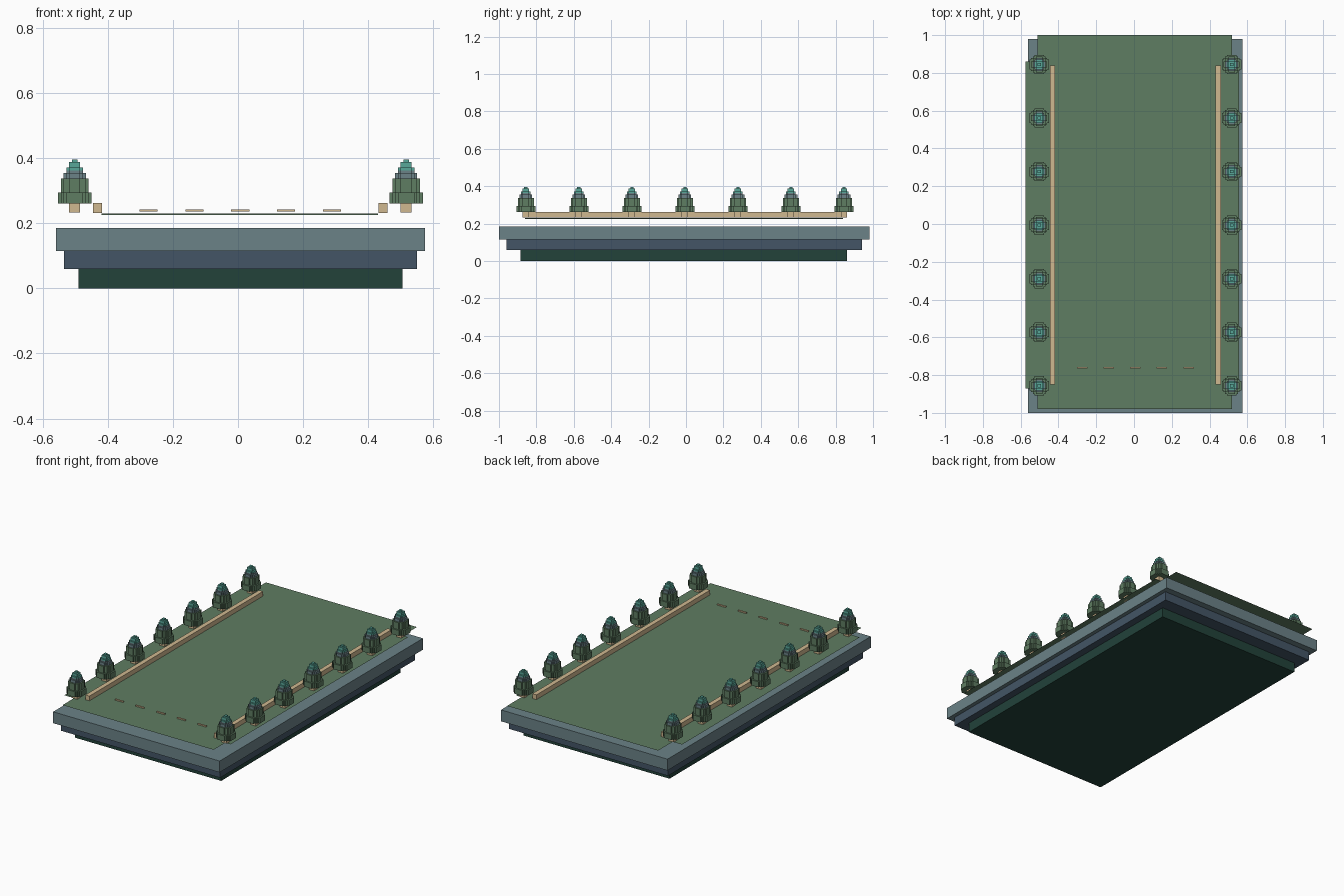
import bpy
import bmesh
from mathutils import Vector

cube = bpy.data.objects.get("Cube")
if cube:
    bpy.data.objects.remove(cube, do_unlink=True)


def material(name, code):
    def linear(c):
        c /= 255
        return c / 12.92 if c < 0.04045 else ((c + 0.055) / 1.055) ** 2.4
    rgba = [linear(c) for c in bytes.fromhex(code)] + [1]
    m = bpy.data.materials.new(name)
    m.use_nodes = True
    m.diffuse_color = rgba
    m.node_tree.nodes["Principled BSDF"].inputs["Base Color"].default_value = rgba
    return m


grass = material("grass green", "5f7d62")
slate = material("light slate", "6b8287")
navy = material("dark slate", "435566")
pine = material("deep green", "22423a")
wood = material("pale wood", "d0b890")
teal = material("teal tip", "58a799")


def add_object(name, bm, mats):
    mesh = bpy.data.meshes.new(name)
    bm.to_mesh(mesh)
    bm.free()
    for m in mats:
        mesh.materials.append(m)
    ob = bpy.data.objects.new(name, mesh)
    bpy.context.collection.objects.link(ob)
    return ob


def box(name, x, y, z, mat):
    """Box from (min, max) ranges."""
    bm = bmesh.new()
    bmesh.ops.create_cube(bm, size=1)
    for v in bm.verts:
        v.co = Vector([(a + b) / 2 + c * (b - a) for (a, b), c in zip((x, y, z), v.co)])
    return add_object(name, bm, [mat])


def sheet(name, x, y, z, mat):
    """Single flat rectangle."""
    bm = bmesh.new()
    bm.faces.new([bm.verts.new(p) for p in
                  ((x[0], y[0], z), (x[1], y[0], z), (x[1], y[1], z), (x[0], y[1], z))])
    return add_object(name, bm, [mat])


# Stepped base
box("base_bottom", (-0.49, 0.505), (-0.885, 0.86), (0, 0.06), pine)
box("base_middle", (-0.535, 0.55), (-0.96, 0.94), (0.06, 0.115), navy)
box("base_top", (-0.56, 0.575), (-1, 0.98), (0.115, 0.185), slate)

# Floating lawn layers
box("field", (-0.42, 0.43), (-0.86, 0.84), (0.226, 0.231), grass)
sheet("long_lawn", (-0.51, 0.52), (-0.98, 1.0), 0.232, grass)
sheet("wide_lawn", (-0.575, 0.557), (-0.87, 0.86), 0.233, grass)

# Low rails and the row of ground strips
box("right_rail", (-0.446, -0.418), (-0.85, 0.84), (0.232, 0.262), wood)
box("left_rail", (0.432, 0.46), (-0.85, 0.84), (0.232, 0.262), wood)
for i in range(5):
    cx = 0.007 + (i - 2) * 0.141
    box(f"ground_strip_{i + 1}", (cx - 0.028, cx + 0.028), (-0.766, -0.757), (0.236, 0.243), wood)

# Blocky foliage: a stack of stepped discs, one radius per layer
STEP = 0.0085
RADII = [6, 6, 6, 6, 5, 5, 5, 5, 5, 4, 4, 3, 3, 2, 2, 1]
SIDES = [Vector(s) for s in ((1, 0, 0), (-1, 0, 0), (0, 1, 0), (0, -1, 0), (0, 0, 1), (0, 0, -1))]


def foliage():
    filled = {(i, j, k) for k, r in enumerate(RADII)
              for i in range(-r, r) for j in range(-r, r)
              if (i + 0.5) ** 2 + (j + 0.5) ** 2 <= r * r + 0.5}
    bm = bmesh.new()
    for cell in filled:
        for n in SIDES:
            if tuple(int(a + b) for a, b in zip(cell, n)) in filled:
                continue
            u = Vector((n.y, n.z, n.x))
            w = n.cross(u)
            c = Vector(cell) + Vector((0.5, 0.5, 0.5)) + n / 2
            f = bm.faces.new([bm.verts.new((c + (u * a + w * b) / 2) * STEP)
                              for a, b in ((-1, -1), (1, -1), (1, 1), (-1, 1))])
            k = cell[2]
            f.material_index = 0 if k < 9 else 1 if k < 12 else 2
    bmesh.ops.remove_doubles(bm, verts=bm.verts, dist=STEP / 10)
    return add_object("tree_foliage", bm, [grass, slate, teal])


# Two rows of trees sharing one foliage mesh
first = foliage()
for side, x in (("right", -0.502), ("left", 0.517)):
    for i in range(7):
        y = -0.006 + (i - 3) * 0.2835
        crown = first if (side, i) == ("right", 0) else first.copy()
        if crown is not first:
            bpy.context.collection.objects.link(crown)
        crown.name = f"{side}_tree_foliage_{i + 1}"
        crown.location = (x, y, 0.261)
        box(f"{side}_tree_trunk_{i + 1}", (x - 0.017, x + 0.017), (y - 0.017, y + 0.017), (0.233, 0.263), wood)
